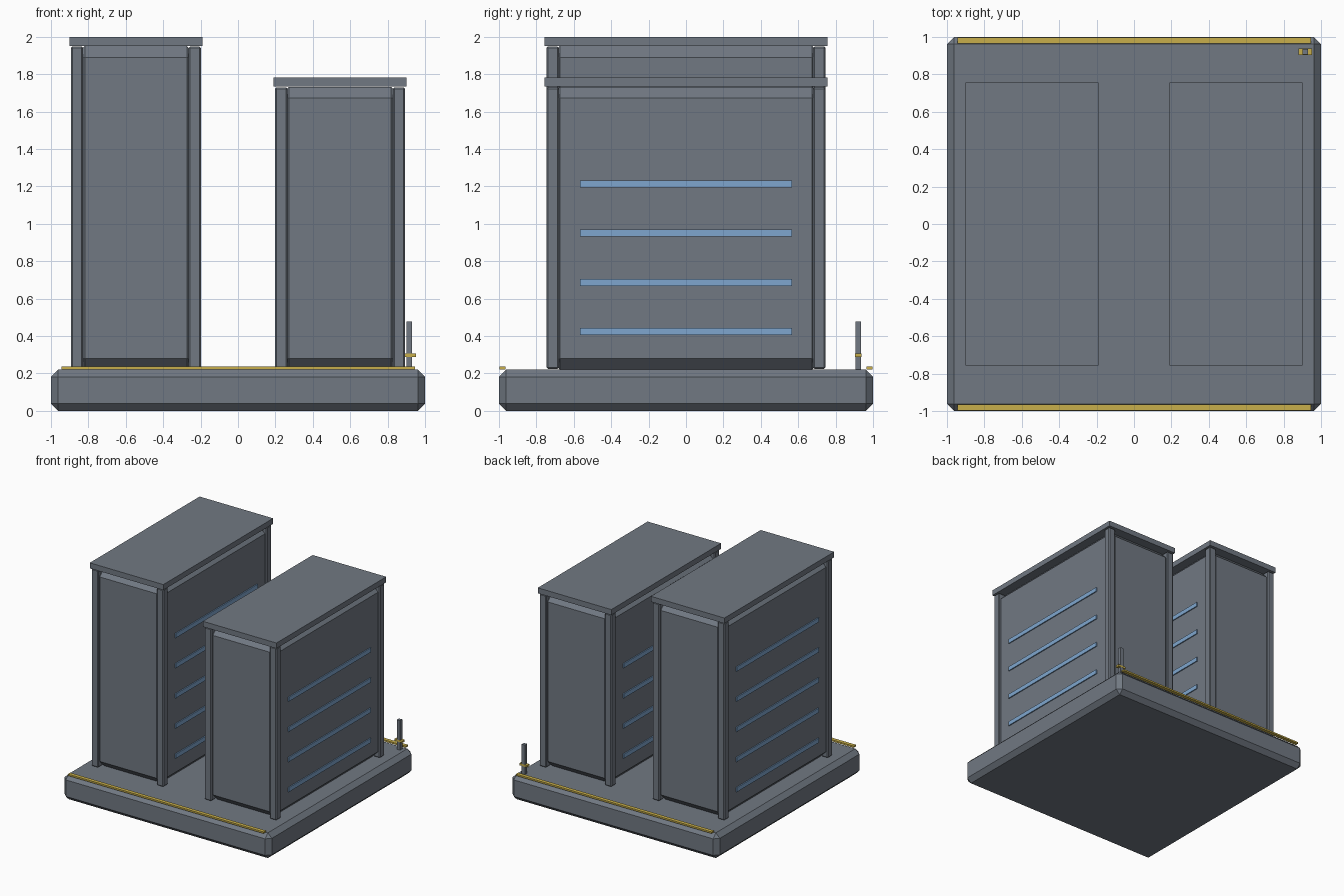
import bpy, bmesh

if "Cube" in bpy.data.objects:
    bpy.data.objects.remove(bpy.data.objects["Cube"])


def material(name, rgb):
    m = bpy.data.materials.new(name)
    m.diffuse_color = (*rgb, 1.0)
    m.use_nodes = True
    m.node_tree.nodes["Principled BSDF"].inputs["Base Color"].default_value = m.diffuse_color
    return m


GREY = material("slate grey", (0.165, 0.19, 0.225))
BLUE = material("light blue", (0.21, 0.38, 0.62))
YELLOW = material("mustard yellow", (0.58, 0.43, 0.07))


def box(name, x, y, z, mat, bevel=0.0):
    """Axis-aligned box from (min, max) ranges with an optional flat chamfer."""
    bm = bmesh.new()
    bmesh.ops.create_cube(bm, size=1.0)
    for v in bm.verts:
        v.co = [(r[0] + r[1]) / 2 + c * (r[1] - r[0]) for c, r in zip(v.co, (x, y, z))]
    if bevel:
        bmesh.ops.bevel(bm, geom=bm.edges[:], offset=bevel, segments=1,
                        affect='EDGES', profile=0.5)
    bmesh.ops.recalc_face_normals(bm, faces=bm.faces[:])
    mesh = bpy.data.meshes.new(name)
    bm.to_mesh(mesh)
    bm.free()
    mesh.materials.append(mat)
    ob = bpy.data.objects.new(name, mesh)
    bpy.context.collection.objects.link(ob)
    return ob


def tower(name, cx, top, strips):
    # Chamfered cabinet body
    box(name + "_body", (cx - 0.333, cx + 0.333), (-0.735, 0.735), (0.22, top - 0.05), GREY, 0.06)
    # Overhanging roof slab
    box(name + "_roof", (cx - 0.355, cx + 0.355), (-0.757, 0.757), (top - 0.048, top), GREY)
    for sx in (-1, 1):
        # Corner posts
        px = cx + sx * 0.315
        for sy in (-1, 1):
            py = sy * 0.713
            box(name + "_corner_post", (px - 0.033, px + 0.033), (py - 0.033, py + 0.033),
                (0.225, top - 0.052), GREY, 0.008)
        # Light strips on both long sides
        fx = cx + sx * 0.333
        for i in range(strips):
            z = 0.424 + i * 0.263
            box(name + "_light_strip", (fx - 0.009, fx + 0.009), (-0.567, 0.567),
                (z - 0.019, z + 0.019), BLUE)


# Base plate
box("base", (-1, 1), (-1, 1), (0, 0.22), GREY, 0.038)

# Safety edging along front and back
for s in (-1, 1):
    box("edge_strip", (-0.945, 0.945), (s * 0.98 - 0.016, s * 0.98 + 0.016), (0.222, 0.236), YELLOW)

# Two cabinets
tower("tall_tower", -0.546, 2.0, 5)
tower("short_tower", 0.546, 1.782, 4)

# Small corner pole with cross collar
box("pole", (0.9, 0.931), (0.905, 0.936), (0.22, 0.477), GREY)
box("pole_collar", (0.879, 0.953), (0.904, 0.937), (0.289, 0.306), YELLOW)
